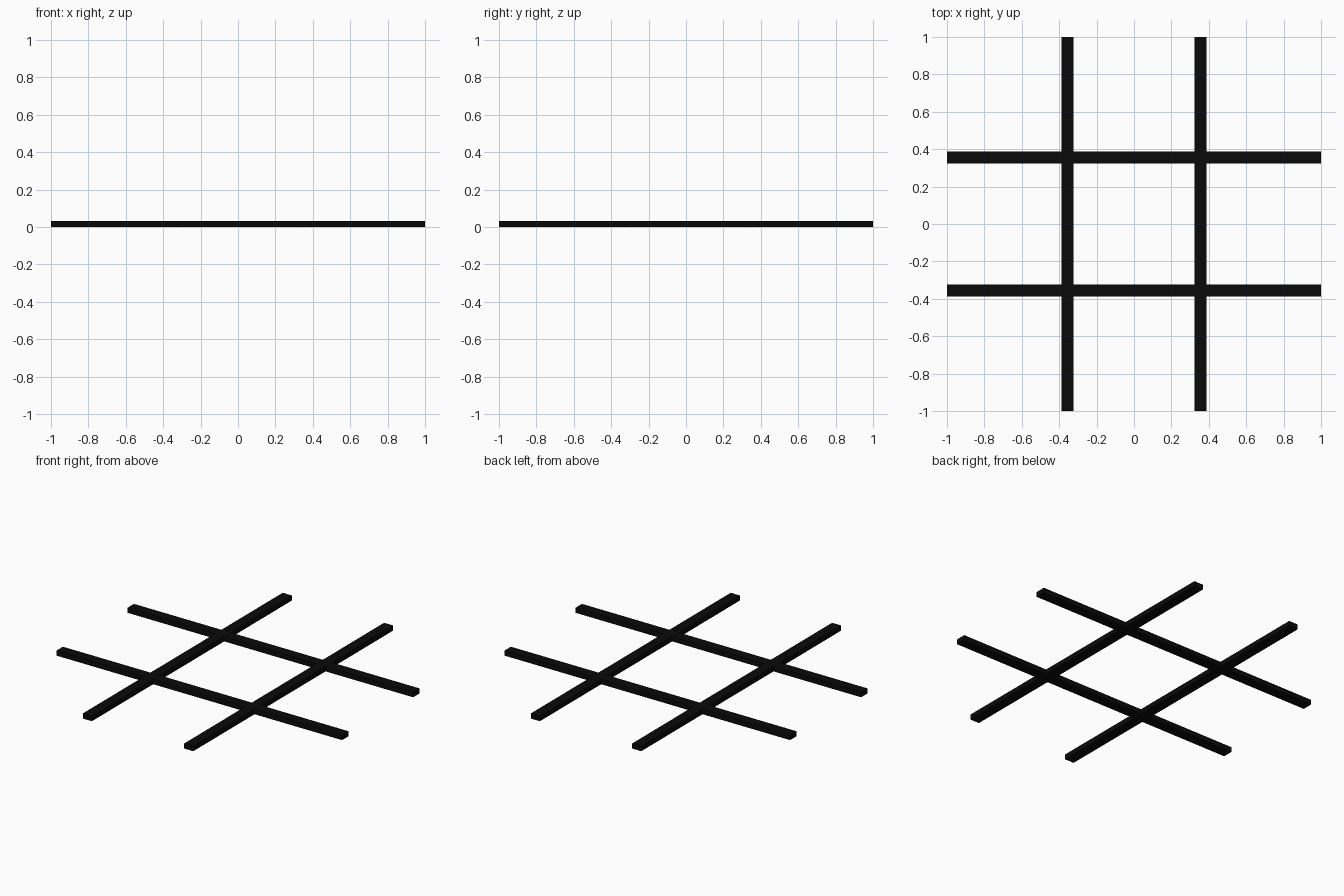
import bpy, bmesh

if "Cube" in bpy.data.objects:
    bpy.data.objects.remove(bpy.data.objects["Cube"])

OFFSET, WIDTH, HEIGHT = 0.355, 0.064, 0.032
inner, outer = OFFSET - WIDTH / 2, OFFSET + WIDTH / 2
cuts = [-1, -outer, -inner, inner, outer, 1]
BAR = {1, 3}  # intervals between cuts that are covered by a bar

# Crossed bars: flat cells wherever a bar runs, extruded to one joined solid
bm = bmesh.new()
for i in range(5):
    for j in range(5):
        if i in BAR or j in BAR:
            x0, x1, y0, y1 = cuts[i], cuts[i + 1], cuts[j], cuts[j + 1]
            bm.faces.new([bm.verts.new((x, y, 0)) for x, y in
                          ((x0, y0), (x1, y0), (x1, y1), (x0, y1))])
bmesh.ops.remove_doubles(bm, verts=bm.verts[:], dist=1e-5)
top = bmesh.ops.extrude_face_region(bm, geom=bm.faces[:], use_keep_orig=True)
bmesh.ops.translate(bm, vec=(0, 0, HEIGHT),
                    verts=[g for g in top["geom"] if isinstance(g, bmesh.types.BMVert)])
bmesh.ops.recalc_face_normals(bm, faces=bm.faces[:])

mesh = bpy.data.meshes.new("crossed_bars")
bm.to_mesh(mesh)
bm.free()
bars = bpy.data.objects.new("crossed_bars", mesh)
bpy.context.collection.objects.link(bars)

# Black finish
black = bpy.data.materials.new("black")
black.diffuse_color = (0.003, 0.003, 0.003, 1)
black.use_nodes = True
black.node_tree.nodes["Principled BSDF"].inputs["Base Color"].default_value = black.diffuse_color
mesh.materials.append(black)
